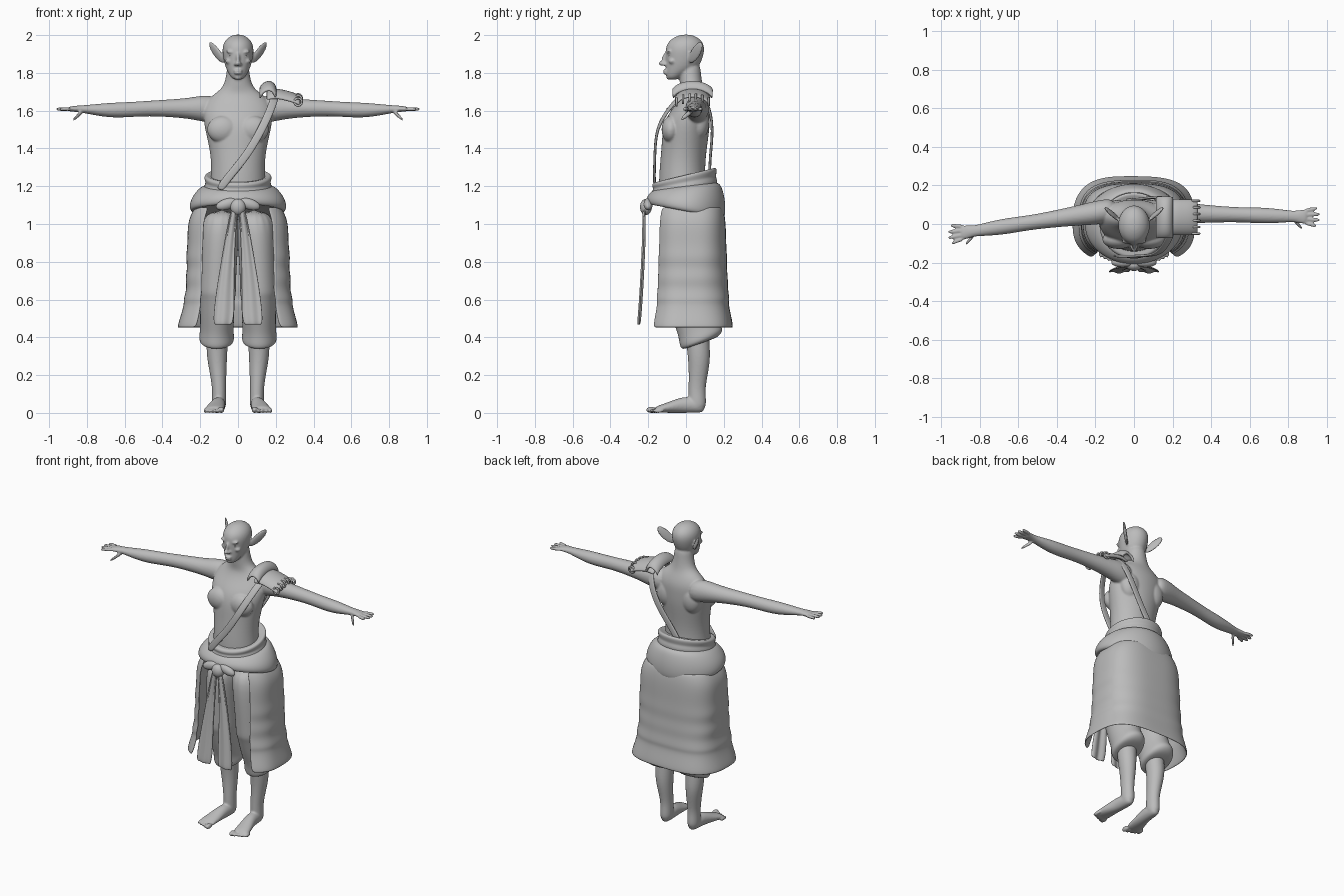
import bpy, bmesh, math
from mathutils import Vector, Matrix

if "Cube" in bpy.data.objects:
    bpy.data.objects.remove(bpy.data.objects["Cube"], do_unlink=True)

clay = bpy.data.materials.new("plain grey")
clay.use_nodes = True
grey = (0.5, 0.5, 0.5, 1)
clay.diffuse_color = grey
for node in clay.node_tree.nodes:
    if node.type == "BSDF_PRINCIPLED":
        node.inputs["Base Color"].default_value = grey


def loft(bm, rings, axis="z", count=16):
    """Skin ellipses: centre x, y, z, two radii, optional rise along y."""
    loops = []
    for cx, cy, cz, a, b, *tilt in rings:
        loop = []
        for i in range(count):
            t = math.tau * i / count
            u, v = 1.02 * a * math.cos(t), 1.02 * b * math.sin(t)
            offset = {"x": (0, u, v), "y": (u, 0, v), "z": (u, v, 0)}[axis]
            p = Vector((cx, cy, cz)) + Vector(offset)
            if tilt:
                p.z += tilt[0] * p.y
            loop.append(bm.verts.new(p))
        loops.append(loop)
    for low, high in zip(loops, loops[1:]):
        for i in range(count):
            j = (i + 1) % count
            bm.faces.new((low[i], low[j], high[j], high[i]))
    bm.faces.new(loops[0])
    bm.faces.new(loops[-1])


def ball(bm, centre, radii, turn=Matrix()):
    matrix = Matrix.Translation(centre) @ turn @ Matrix.Diagonal((*radii, 1))
    bmesh.ops.create_uvsphere(bm, u_segments=12, v_segments=8, radius=1.05, matrix=matrix)


def finish(name, bm, subdiv=2, thickness=0):
    bmesh.ops.recalc_face_normals(bm, faces=bm.faces[:])
    mesh = bpy.data.meshes.new(name)
    bm.to_mesh(mesh)
    bm.free()
    mesh.materials.append(clay)
    for face in mesh.polygons:
        face.use_smooth = True
    obj = bpy.data.objects.new(name, mesh)
    bpy.context.collection.objects.link(obj)
    if thickness:
        solid = obj.modifiers.new("thickness", "SOLIDIFY")
        solid.thickness = thickness
        solid.offset = 0
    if subdiv:
        sub = obj.modifiers.new("subdivision", "SUBSURF")
        sub.levels = sub.render_levels = subdiv
    return obj


def sheet(name, rows, thickness=0.012):
    bm = bmesh.new()
    grid = [[bm.verts.new(p) for p in row] for row in rows]
    for low, high in zip(grid, grid[1:]):
        for i in range(len(low) - 1):
            bm.faces.new((low[i], low[i + 1], high[i + 1], high[i]))
    return finish(name, bm, 2, thickness)


# Torso and neck
body = bmesh.new()
torso = [(1.08, -.01, .15, .13), (1.2, -.02, .147, .125), (1.3, -.02, .14, .12),
         (1.4, -.01, .15, .12), (1.5, 0, .175, .125), (1.57, .012, .185, .115),
         (1.63, .035, .18, .092), (1.685, .04, .135, .066), (1.72, .03, .075, .06),
         (1.8, .02, .06, .058), (1.86, .02, .055, .055)]
loft(body, [(0, y, z, a, b) for z, y, a, b in torso])

# Head
head = [(1.762, -.072, .026, .026), (1.79, -.055, .046, .052), (1.82, -.025, .062, .082),
        (1.85, -.015, .072, .092), (1.89, -.008, .08, .1), (1.93, -.005, .084, .104),
        (1.967, -.003, .073, .091), (1.993, 0, .045, .055), (2.003, 0, .015, .02)]
loft(body, [(0, y, z, a, b) for z, y, a, b in head])
ball(body, (0, -.125, 1.85), (.015, .02, .013))
ball(body, (0, -.112, 1.878), (.01, .016, .035), Matrix.Rotation(-.35, 4, "X"))
for z in (1.799, 1.812):
    ball(body, (0, -.107, z), (.024, .015, .007))
ball(body, (0, -.09, 1.777), (.02, .014, .014))

for s in (-1, 1):
    # Brows, cheeks, nostrils and pointed ears
    ball(body, (s * .036, -.09, 1.91), (.028, .014, .009), Matrix.Rotation(-s * .2, 4, "Y"))
    ball(body, (s * .048, -.072, 1.862), (.02, .02, .015))
    ball(body, (s * .014, -.115, 1.846), (.009, .012, .009))
    long = Vector((s * .075, .06, .1)).normalized()
    thin = Vector((s * .75, -.6, -.2))
    thin = (thin - long * thin.dot(long)).normalized()
    turn = Matrix((thin, long.cross(thin), long)).transposed().to_4x4()
    ball(body, (s * .113, .052, 1.908), (.01, .03, .073), turn)

    # Chest and shoulder blades
    ball(body, (s * .08, -.08, 1.5), (.085, .05, .07))
    ball(body, (s * .09, .07, 1.54), (.07, .055, .09))

    # Arms, with the right one reaching further forward
    def reach(x, z, dy=0):
        slope = .03 if s > 0 else .15
        return (s * x, .058 - slope * (x - .2) + dy, z)
    arm = [(.09, 1.6, .06, .072), (.18, 1.612, .064, .072), (.25, 1.612, .056, .056),
           (.35, 1.613, .048, .047), (.48, 1.612, .04, .04), (.58, 1.605, .039, .04),
           (.68, 1.602, .042, .04), (.78, 1.606, .033, .026), (.83, 1.609, .028, .019),
           (.87, 1.61, .037, .015), (.9, 1.608, .038, .013)]
    loft(body, [(*reach(x, z), a, b) for x, z, a, b in arm], "x")
    for k, tip in enumerate((.952, .967, .966, .946)):
        dy = .024 * (k - 1.5)
        loft(body, [(*reach(x, 1.608, -dy * w), .011, .011) for x, w in
                    ((.88, .9), (.92, 1.1), (tip, 1.3))], "x", 8)
    loft(body, [(*reach(x, z, dy), r, r) for x, z, dy, r in
                ((.82, 1.598, -.01, .016), (.85, 1.572, -.04, .014), (.875, 1.55, -.065, .009))],
         "x", 8)

    # Legs and bare feet
    leg = [(.55, .1, .04, .07, .075), (.4, .11, .06, .058, .062), (.3, .112, .07, .054, .06),
           (.22, .106, .067, .045, .052), (.13, .1, .057, .036, .044),
           (.07, .1, .06, .038, .047), (.01, .1, .06, .036, .045)]
    loft(body, [(s * x, y, z, a, b) for z, x, y, a, b in leg])
    foot = [(.1, .1, .03, .026, .028), (.05, .1, .042, .036, .042), (-.02, .105, .043, .038, .043),
            (-.08, .116, .031, .046, .031), (-.14, .125, .021, .052, .02),
            (-.165, .127, .016, .05, .014)]
    loft(body, [(s * x, y, z, a, b) for y, x, z, a, b in foot], "y")
    for k in range(5):
        size = .016 if k == 0 else .011
        ball(body, (s * (.088 + .021 * k), -.183 + .009 * k, size), (size, .03, size))

skin = finish("body", body)
remesh = skin.modifiers.new("blend", "REMESH")
remesh.mode = "VOXEL"
remesh.voxel_size = .006
remesh.use_smooth_shade = True
smooth = skin.modifiers.new("soften", "SMOOTH")
smooth.factor = .5
smooth.iterations = 4

eyes = bmesh.new()
for s in (-1, 1):
    ball(eyes, (s * .034, -.082, 1.888), (.016, .014, .009))
finish("eyes", eyes, 1)

# Baggy trousers gathered below the knee
for s, side in ((-1, "right"), (1, "left")):
    leg = bmesh.new()
    rings = [(1.08, .085, 0, .11, .13, 0), (.9, .1, 0, .1, .135, 0), (.7, .108, .01, .097, .13, 0),
             (.63, .11, .012, .1, .13, 0), (.61, .11, .015, .092, .122, 0),
             (.5, .11, .04, .09, .115, 0), (.42, .113, .075, .088, .115, .2),
             (.375, .113, .08, .094, .115, .3), (.345, .113, .075, .088, .1, .35),
             (.34, .113, .07, .06, .07, .35)]
    loft(leg, [(s * x, y, z, a, b, t) for z, x, y, a, b, t in rings])
    finish(side + "_trouser_leg", leg)

# Wrap skirt, open at the front, with a flared hem
def rounded(v):
    return math.copysign(abs(v) ** .7, v)

profile = [(1.09, .22, .17), (1.03, .255, .182), (.96, .262, .186), (.88, .262, .187),
           (.82, .272, .192), (.77, .262, .189), (.71, .276, .197), (.66, .266, .195),
           (.6, .285, .207), (.58, .28, .2), (.52, .295, .213), (.45, .317, .228)]
rows = []
for z, a, b in profile:
    row = []
    for i in range(33):
        t = 2.5 * (i / 16 - 1)
        fold = 1 + .012 * math.sin(5 * t + 9 * z) * (1.1 - z)
        row.append((a * fold * rounded(math.sin(t)), .02 + b * fold * rounded(math.cos(t)), z))
    rows.append(row)
sheet("wrap_skirt", rows)

# Sash around the hips, upper roll and knot
sash = bmesh.new()
loft(sash, [(0, 0, z, a, b, t) for z, a, b, t in
            ((1.08, .2, .17, -.2), (1.06, .24, .195, -.2), (1.085, .256, .207, -.15),
             (1.13, .247, .206, -.05), (1.17, .222, .193, .05), (1.2, .19, .175, .12),
             (1.205, .15, .13, .12))], count=24)
finish("hip_sash", sash)
roll = bmesh.new()
loft(roll, [(0, -.008, z, a, b, t) for z, a, b, t in
            ((1.16, .16, .15, .15), (1.185, .182, .176, .18), (1.215, .172, .166, .2),
             (1.225, .17, .164, .2), (1.25, .18, .173, .24), (1.265, .165, .158, .24),
             (1.25, .145, .13, .24))], count=24)
finish("waist_roll", roll)
knot = bmesh.new()
ball(knot, (0, -.212, 1.09), (.042, .032, .042))
for s in (-1, 1):
    ball(knot, (s * .06, -.2, 1.105), (.06, .025, .028), Matrix.Rotation(s * .3, 4, "Y"))
finish("sash_knot", knot, 1)

# Hanging sash ends
for s, side in ((-1, "right"), (1, "left")):
    rows = []
    for z, inner, outer, y in ((1.09, 0, .035, -.222), (.95, .012, .065, -.222),
                               (.8, .018, .09, -.228), (.65, .02, .115, -.236),
                               (.53, .018, .13, -.244), (.465, .03, .13, -.25)):
        rows.append([(s * (inner + (outer - inner) * k / 6), y + .007 * math.sin(k * 1.6), z)
                     for k in range(7)])
    sheet(side + "_sash_end", rows, .01)

# Diagonal strap across chest and back
path = [(-.1, -.165, 1.18), (-.05, -.168, 1.25), (.02, -.166, 1.33), (.08, -.163, 1.42),
        (.13, -.152, 1.51), (.17, -.1, 1.6), (.195, -.04, 1.67), (.2, .04, 1.7),
        (.19, .11, 1.66), (.15, .14, 1.55), (.09, .138, 1.44), (.02, .126, 1.34), (-.06, .125, 1.22)]
across = Vector((.85, 0, -.45))
sheet("chest_strap", [[Vector(p) + across * w for w in (-.023, 0, .023)] for p in path], .014)

# Layered shoulder guard with rings along its edge
def guard(name, edge, half, drop):
    rows = []
    for x, z in edge:
        rows.append([(x, .035 + half * math.sin(v * .2), z - drop * (1 - math.cos(v * .2)))
                     for v in range(-7, 8)])
    sheet(name, rows, .016)

guard("shoulder_guard", ((.15, 1.7), (.2, 1.712), (.25, 1.7), (.29, 1.69), (.33, 1.672)), .09, .055)
guard("shoulder_guard_collar", ((.115, 1.705), (.13, 1.74), (.165, 1.755), (.19, 1.74), (.2, 1.71)),
      .105, .055)
for k in range(6):
    y = -.05 + .034 * k
    bpy.ops.mesh.primitive_torus_add(
        major_segments=16, minor_segments=8, major_radius=.02, minor_radius=.006,
        location=(.318, y, 1.668 - 3 * (y - .035) ** 2), rotation=(math.pi / 2, 0, 0))
    ring = bpy.context.object
    ring.name = "guard_ring"
    ring.data.materials.append(clay)
    bpy.ops.object.shade_smooth()
